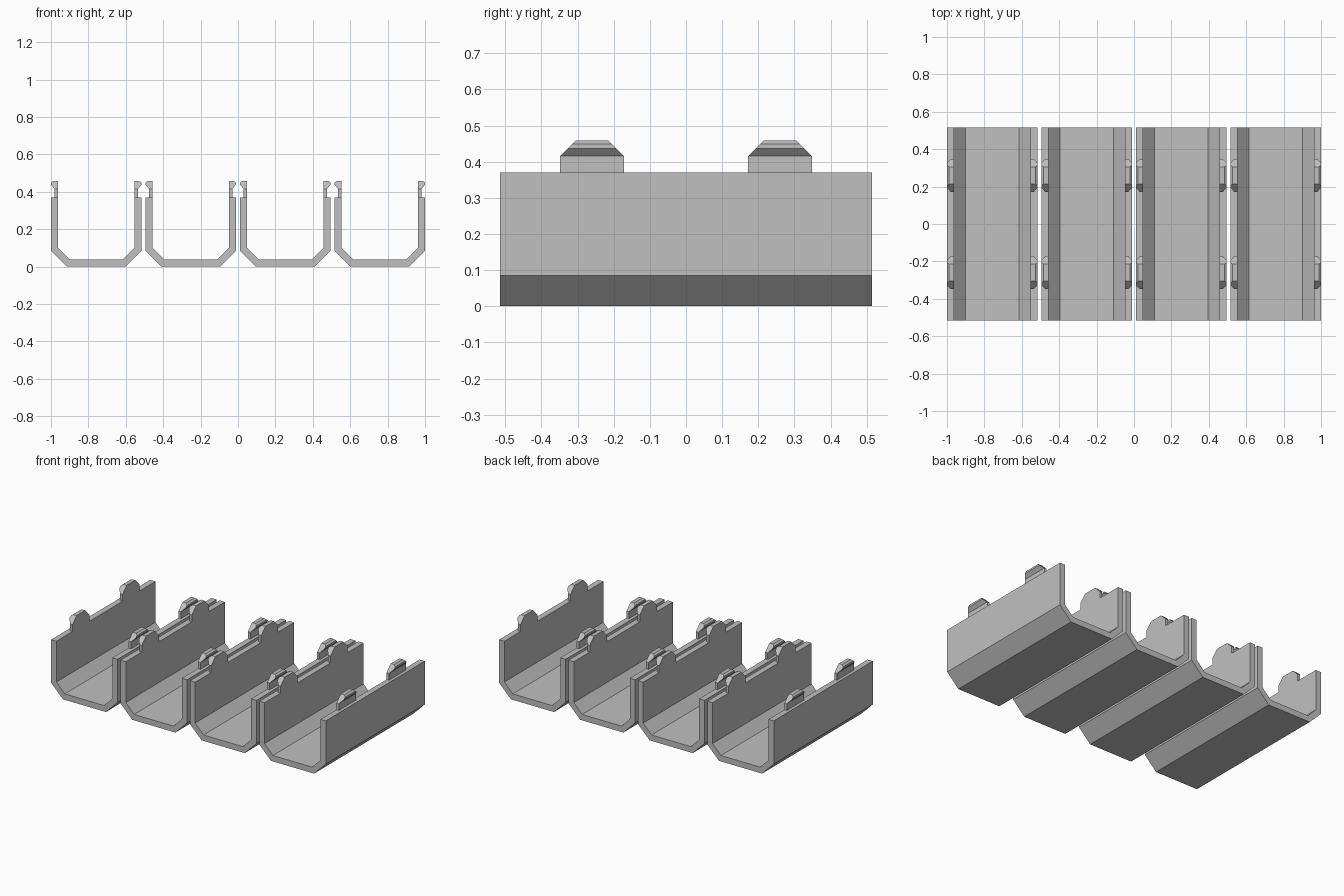
import bpy
import bmesh

if "Cube" in bpy.data.objects:
    bpy.data.objects.remove(bpy.data.objects["Cube"])

grey = bpy.data.materials.new("plain grey")
grey.diffuse_color = (0.53, 0.53, 0.53, 1)
grey.use_nodes = True
grey.node_tree.nodes["Principled BSDF"].inputs["Base Color"].default_value = grey.diffuse_color

DEPTH = 1.03          # channel length along y
PITCH = 0.5053        # spacing between channels
Z_CLIP, Z_TOP = 0.415, 0.458


def extrude_profile(name, profile, y0, y1, taper=False):
    """Sweep an x-z profile along y; taper slopes the ends in above Z_CLIP at 45 degrees."""
    bm = bmesh.new()

    def ring(y, inward):
        return [bm.verts.new((x, y + inward * (max(0, z - Z_CLIP) if taper else 0), z))
                for x, z in profile]

    a, b = ring(y0, 1), ring(y1, -1)
    n = len(profile)
    bm.faces.new(a)
    bm.faces.new(b[::-1])
    for i in range(n):
        j = (i + 1) % n
        bm.faces.new((a[j], a[i], b[i], b[j]))
    if taper:
        # end caps fold where the slope begins
        bmesh.ops.triangulate(bm, faces=[f for f in bm.faces if len(f.verts) > 4])
    bmesh.ops.recalc_face_normals(bm, faces=bm.faces)
    mesh = bpy.data.meshes.new(name)
    bm.to_mesh(mesh)
    bm.free()
    mesh.materials.append(grey)
    obj = bpy.data.objects.new(name, mesh)
    bpy.context.collection.objects.link(obj)
    return obj


# right half of the U section, outside then inside
outer = [(0.157, 0), (0.242, 0.085), (0.242, 0.37)]
inner = [(0.204, 0.37), (0.204, 0.101), (0.143, 0.039)]
half = outer + inner
u_section = half + [(-x, z) for x, z in reversed(half)]

# snap clip: upright post below, outward hook above
post = [(0.204, 0.37), (0.222, 0.37), (0.222, Z_CLIP), (0.204, Z_CLIP)]
hook = [(0.204, Z_CLIP), (0.222, Z_CLIP), (0.242, 0.437),
        (0.242, 0.449), (0.230, Z_TOP), (0.204, Z_TOP)]

for i in range(4):
    cx = (i - 1.5) * PITCH
    parts = [extrude_profile("channel", u_section, -DEPTH / 2, DEPTH / 2)]
    for side in (-1, 1):
        for cy in (-0.26, 0.26):
            for name, shape in (("clip_post", post), ("clip_hook", hook)):
                profile = [(side * x, z) for x, z in shape]
                parts.append(extrude_profile(name, profile, cy - 0.088, cy + 0.088,
                                             taper=name == "clip_hook"))
    for part in parts:
        part.location.x = cx
